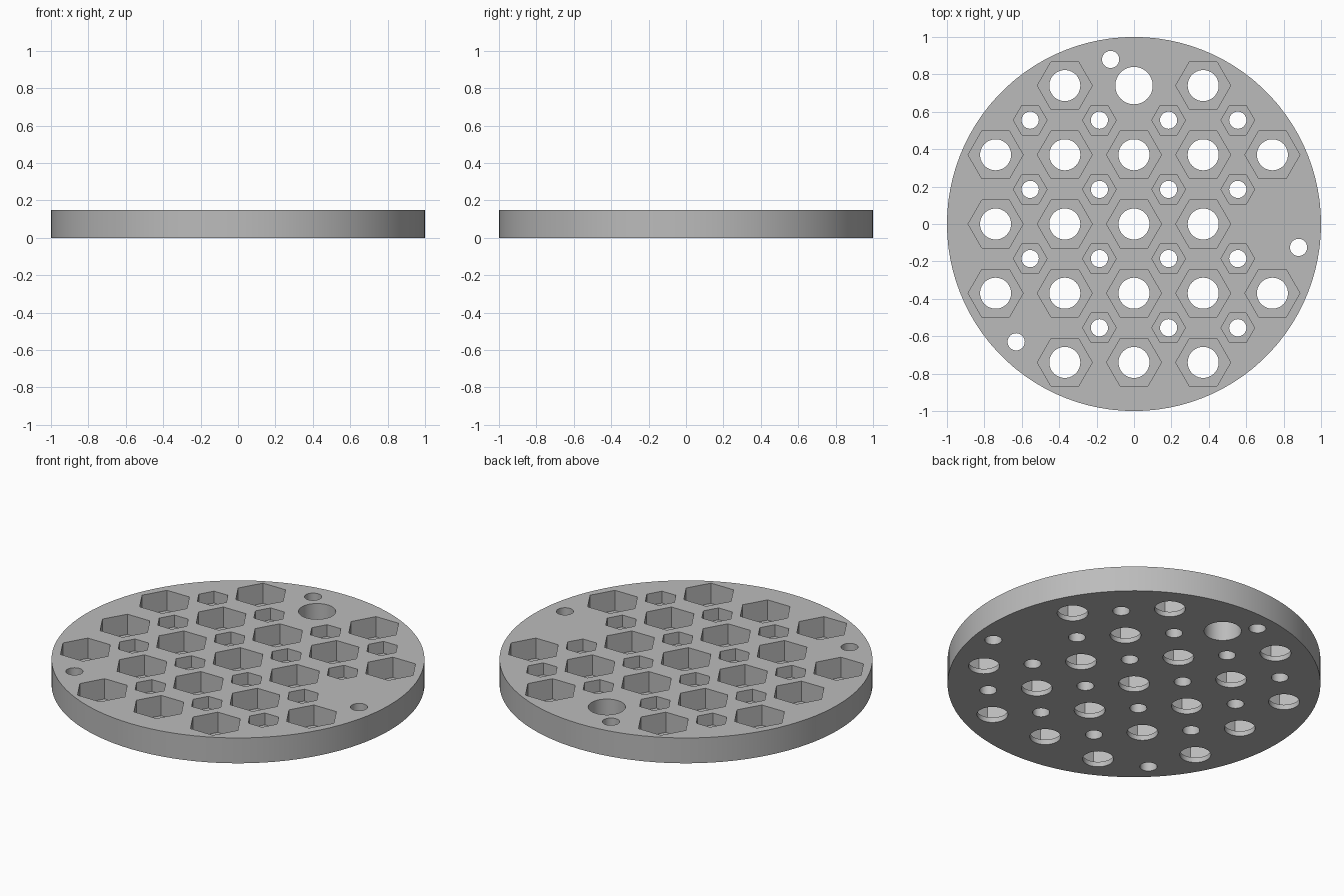
import bpy, bmesh
from math import radians
from mathutils import Matrix

cube = bpy.data.objects.get("Cube")
if cube:
    bpy.data.objects.remove(cube, do_unlink=True)

THICK = 0.15
PITCH = 0.37

grey = bpy.data.materials.new("plain grey")
grey.use_nodes = True
colour = (0.5, 0.5, 0.5, 1)
grey.diffuse_color = colour
grey.node_tree.nodes["Principled BSDF"].inputs["Base Color"].default_value = colour


def prism(bm, x, y, radius, low, high, sides):
    """Upright prism between two heights, with a corner on the x axis."""
    place = Matrix.Translation((x, y, (low + high) / 2))
    made = bmesh.ops.create_cone(bm, cap_ends=True, segments=sides, radius1=radius,
                                 radius2=radius, depth=high - low)
    verts = made["verts"]
    # Turn hexagons so that their flats face front and back
    turn = Matrix.Rotation(radians(30), 4, "Z") if sides == 6 else Matrix()
    bmesh.ops.transform(bm, matrix=place @ turn, verts=verts)
    if sides == 6:
        widest = max(v.co.x - x for v in verts)
        if widest < radius * 0.95:
            bmesh.ops.transform(bm, verts=verts,
                                matrix=place @ turn @ place.inverted())


def to_object(name, bm):
    mesh = bpy.data.meshes.new(name)
    bm.to_mesh(mesh)
    bm.free()
    obj = bpy.data.objects.new(name, mesh)
    bpy.context.collection.objects.link(obj)
    mesh.materials.append(grey)
    return obj


# Nut positions on the two interleaved square grids
missing_large = {(0, 2), (2, 0)}
large = [(i * PITCH, j * PITCH) for i in range(-2, 3) for j in range(-2, 3)
         if abs(i) + abs(j) < 4 and (i, j) not in missing_large]
steps = (-1.5, -0.5, 0.5, 1.5)
small = [(i * PITCH, j * PITCH) for i in steps for j in steps
         if (i, j) != (-1.5, -1.5)]

# Round plate
bm = bmesh.new()
prism(bm, 0, 0, 1, 0, THICK, 100)
plate = to_object("round_plate", bm)

# Hexagonal nut pockets, open at the top
bm = bmesh.new()
for x, y in large:
    prism(bm, x, y, 0.147, 0.03, 0.3, 6)
for x, y in small:
    prism(bm, x, y, 0.09, 0.08, 0.3, 6)
pockets = to_object("pocket_cutter", bm)

# Through holes: bolts, one wide plain hole and three mounting holes
bm = bmesh.new()
for x, y in large:
    prism(bm, x, y, 0.083, -0.1, 0.4, 48)
for x, y in small:
    prism(bm, x, y, 0.046, -0.1, 0.4, 32)
prism(bm, 0, 2 * PITCH, 0.1, -0.1, 0.4, 48)
for x, y in ((-0.125, 0.88), (0.88, -0.125), (-0.63, -0.63)):
    prism(bm, x, y, 0.046, -0.1, 0.4, 32)
holes = to_object("hole_cutter", bm)

# Cut the plate, then drop the cutters
bpy.context.view_layer.objects.active = plate
plate.select_set(True)
for cutter in (pockets, holes):
    cutter.hide_render = True
    mod = plate.modifiers.new("cut", "BOOLEAN")
    mod.operation = "DIFFERENCE"
    mod.solver = "EXACT"
    mod.object = cutter
    bpy.ops.object.modifier_apply(modifier=mod.name)
    bpy.data.objects.remove(cutter, do_unlink=True)

bpy.ops.object.shade_smooth_by_angle(angle=radians(30))
